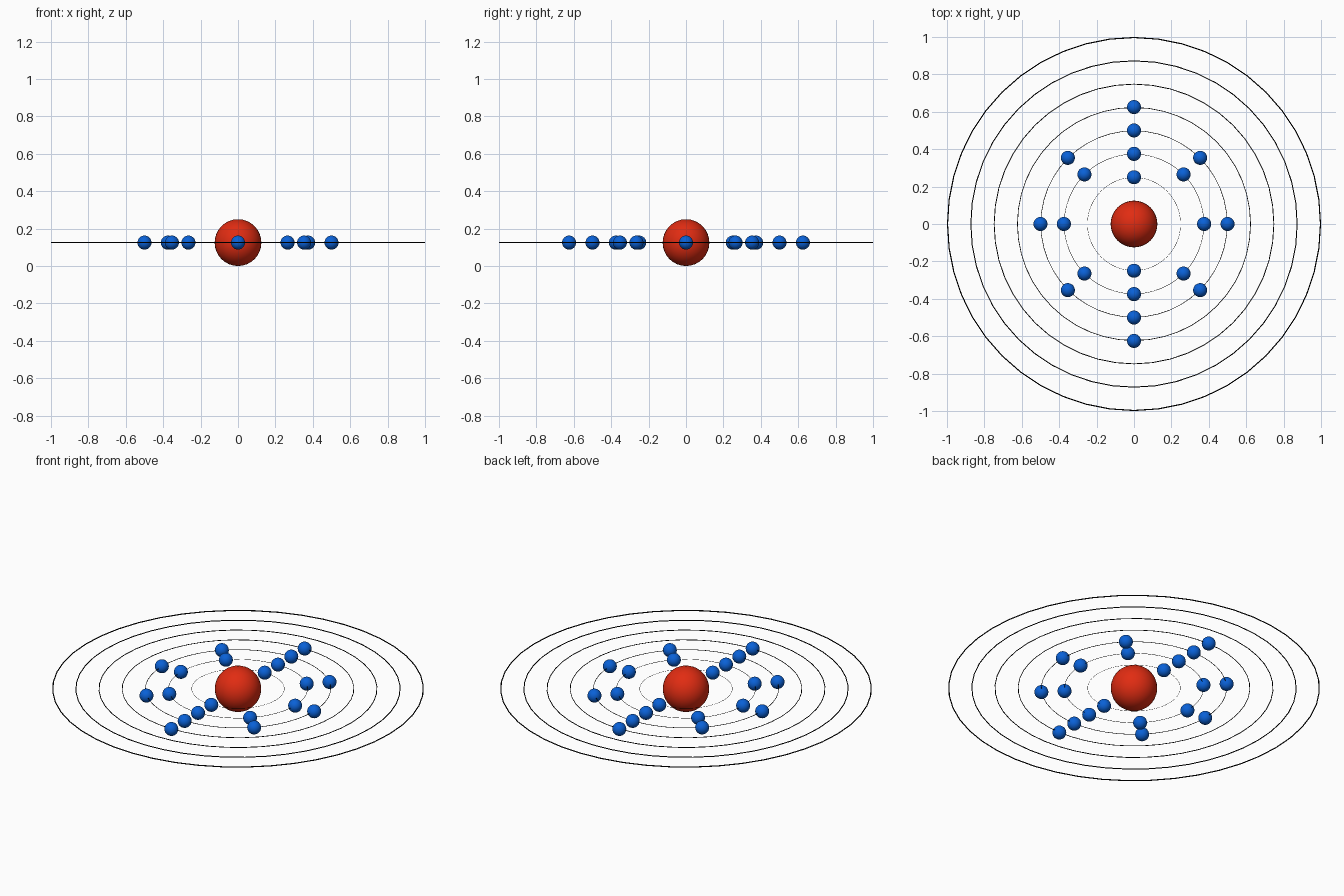
import bpy
from math import pi, sin, cos

if "Cube" in bpy.data.objects:
    bpy.data.objects.remove(bpy.data.objects["Cube"])

MID = 0.125  # height of the orbital plane


def material(name, rgb):
    m = bpy.data.materials.new(name)
    m.diffuse_color = (*rgb, 1)
    m.use_nodes = True
    m.node_tree.nodes["Principled BSDF"].inputs["Base Color"].default_value = m.diffuse_color
    return m


def finish(name, mat):
    obj = bpy.context.object
    obj.name = name
    obj.data.materials.append(mat)
    bpy.ops.object.shade_smooth()
    return obj


def ball(name, radius, x, y, mat):
    bpy.ops.mesh.primitive_uv_sphere_add(segments=32, ring_count=16,
                                         radius=radius, location=(x, y, MID))
    return finish(name, mat)


red = material("nucleus_red", (0.75, 0.025, 0.006))
blue = material("electron_blue", (0.003, 0.12, 0.68))
black = material("orbit_black", (0.0, 0.0, 0.0))

# Nucleus
ball("nucleus", 0.125, 0, 0, red)

# Seven orbits, wire thickness growing with the radius; electrons on the first four
electrons_per_orbit = [2, 8, 8, 2, 0, 0, 0]
for i, count in enumerate(electrons_per_orbit):
    radius = 0.25 + 0.125 * i
    wire = 0.003 * radius
    bpy.ops.mesh.primitive_torus_add(major_segments=48, minor_segments=12,
                                     major_radius=radius - wire, minor_radius=wire,
                                     location=(0, 0, MID))
    finish(f"orbit_{i + 1}", black)
    for k in range(count):
        a = pi / 2 + 2 * pi * k / count
        ball(f"electron_{i + 1}_{k + 1}", 0.0375, radius * cos(a), radius * sin(a), blue)
